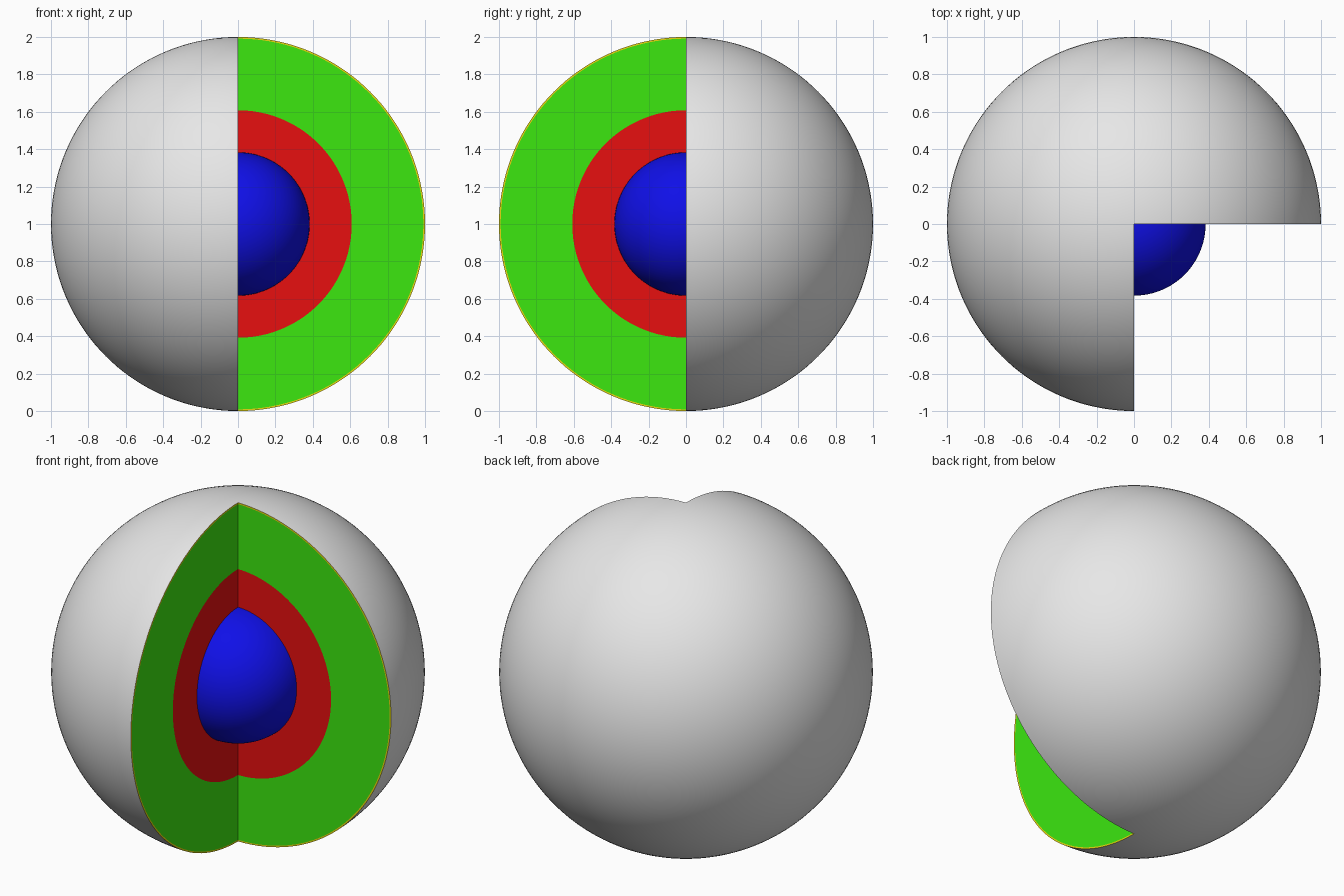
import bpy, bmesh
from math import sin, cos, pi, radians
from mathutils import Vector, Matrix

cube = bpy.data.objects.get("Cube")
if cube:
    bpy.data.objects.remove(cube)

CENTRE = Vector((0, 0, 1))
ARC_STEPS = 72        # pole to pole
TURN_STEPS = 108      # around the axis
OPEN_ANGLE = radians(270)


def material(name, rgb):
    m = bpy.data.materials.new(name)
    m.use_nodes = True
    m.diffuse_color = (*rgb, 1)
    bsdf = next(n for n in m.node_tree.nodes if n.type == 'BSDF_PRINCIPLED')
    bsdf.inputs["Base Color"].default_value = (*rgb, 1)
    return m


grey = material("surface grey", (0.8, 0.8, 0.8))
yellow = material("crust yellow", (0.8, 0.7, 0.005))
green = material("mantle green", (0.045, 0.8, 0.005))
red = material("outer core red", (0.8, 0.005, 0.005))
blue = material("inner core blue", (0.005, 0.005, 0.8))


def finish(bm, name, mats):
    mesh = bpy.data.meshes.new(name)
    bm.to_mesh(mesh)
    bm.free()
    for m in mats:
        mesh.materials.append(m)
    obj = bpy.data.objects.new(name, mesh)
    bpy.context.collection.objects.link(obj)
    obj.location = CENTRE
    bpy.ops.object.select_all(action='DESELECT')
    obj.select_set(True)
    bpy.context.view_layer.objects.active = obj
    bpy.ops.object.shade_smooth_by_angle(angle=radians(30))


def arc(bm, radius):
    """Half circle from the top pole to the bottom pole."""
    angles = [pi * i / ARC_STEPS for i in range(ARC_STEPS + 1)]
    return [bm.verts.new((radius * sin(a), 0, radius * cos(a))) for a in angles]


def open_shell(name, inner, outer, cut_mat, skin_mat):
    """Thick hollow ball with one upright quarter removed."""
    bm = bmesh.new()
    # Flat cut faces on both sides of the opening
    for turn in (0, OPEN_ANGLE):
        a, b = arc(bm, inner), arc(bm, outer)
        for i in range(ARC_STEPS):
            bm.faces.new((a[i], a[i + 1], b[i + 1], b[i]))
        bmesh.ops.rotate(bm, verts=a + b, cent=(0, 0, 0),
                         matrix=Matrix.Rotation(turn, 3, 'Z'))
    # Curved inner and outer skins
    for radius, index in ((inner, 0), (outer, 1)):
        known = set(bm.faces)
        v = arc(bm, radius)
        edges = [bm.edges.new(pair) for pair in zip(v, v[1:])]
        bmesh.ops.spin(bm, geom=v + edges, cent=(0, 0, 0), axis=(0, 0, 1),
                       angle=OPEN_ANGLE, steps=TURN_STEPS)
        for f in bm.faces:
            if f not in known:
                f.material_index = index
    bmesh.ops.remove_doubles(bm, verts=bm.verts[:], dist=1e-5)
    bmesh.ops.recalc_face_normals(bm, faces=bm.faces[:])
    finish(bm, name, (cut_mat, skin_mat))


# Nested layers, outside to inside
open_shell("crust", 0.991, 1.0, yellow, grey)
open_shell("mantle", 0.608, 0.991, green, green)
open_shell("outer_core", 0.383, 0.608, red, red)

# Whole ball at the middle
bm = bmesh.new()
bmesh.ops.create_uvsphere(bm, u_segments=96, v_segments=64, radius=0.383)
finish(bm, "inner_core", (blue,))
